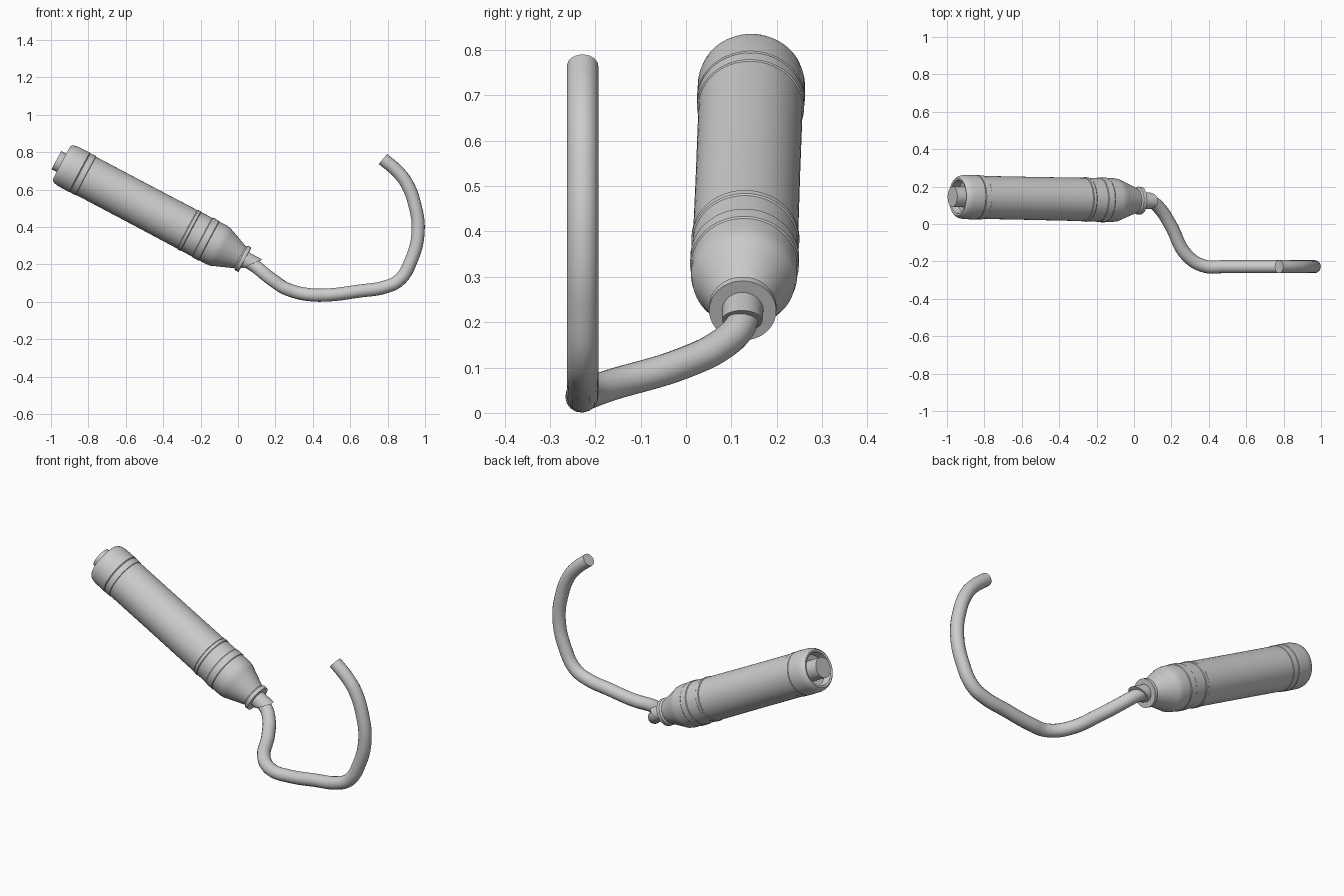
import bpy, bmesh
from math import cos, sin, tau
from mathutils import Vector

cube = bpy.data.objects.get("Cube")
if cube:
    bpy.data.objects.remove(cube, do_unlink=True)

GREY = (0.6, 0.6, 0.6, 1)
grey = bpy.data.materials.new("light grey")
grey.use_nodes = True
grey.diffuse_color = GREY
grey.node_tree.nodes["Principled BSDF"].inputs["Base Color"].default_value = GREY

# Handle axis, measured from the butt end down to the nose
START = Vector((-0.943, 0.145, 0.743))
AXIS = (Vector((0.037, 0.125, 0.225)) - START).normalized()
SIDE = Vector((0, 1, 0)).cross(AXIS).normalized()
if SIDE.z < 0:
    SIDE.negate()
OTHER = AXIS.cross(SIDE)
SEGMENTS = 64


def finish(obj):
    obj.data.materials.clear()
    obj.data.materials.append(grey)
    bpy.ops.object.select_all(action="DESELECT")
    obj.select_set(True)
    bpy.context.view_layer.objects.active = obj
    bpy.ops.object.shade_smooth_by_angle(angle=0.6)


def turned(name, profile, slant=0):
    """Spin (distance, radius) pairs round the handle axis; slant tilts the last rings."""
    bm = bmesh.new()
    rings = []
    for i, (t, r) in enumerate(profile):
        tilt = slant if i else 0
        ring = []
        for k in range(SEGMENTS):
            a = tau * k / SEGMENTS
            along = t + tilt * cos(a)
            ring.append(bm.verts.new(START + AXIS * along
                                     + SIDE * (r * cos(a)) + OTHER * (r * sin(a))))
        rings.append(ring)
    for lower, upper in zip(rings, rings[1:]):
        for k in range(SEGMENTS):
            n = (k + 1) % SEGMENTS
            bm.faces.new((lower[k], lower[n], upper[n], upper[k]))
    bm.faces.new(rings[0])
    bm.faces.new(rings[-1])
    bmesh.ops.recalc_face_normals(bm, faces=bm.faces)
    mesh = bpy.data.meshes.new(name)
    bm.to_mesh(mesh)
    bm.free()
    obj = bpy.data.objects.new(name, mesh)
    bpy.context.collection.objects.link(obj)
    finish(obj)


# Butt cap with a rounded rim and a recess
turned("butt_cap", [(0.05, 0.07), (0.045, 0.085), (0.003, 0.09), (0, 0.095), (0, 0.101),
                    (0.006, 0.108), (0.018, 0.114), (0.04, 0.118),
                    (0.108, 0.119), (0.112, 0.115)])
turned("butt_plug", [(-0.031, 0.055), (0.06, 0.055)])

# Grip between the two grooved bands
turned("cap_band", [(0.112, 0.116), (0.114, 0.118), (0.146, 0.118), (0.15, 0.113)])
turned("grip", [(0.148, 0.115), (0.45, 0.115), (0.76, 0.116)])
turned("front_band", [(0.76, 0.113), (0.764, 0.119), (0.78, 0.119), (0.784, 0.116),
                      (0.85, 0.117), (0.854, 0.12), (0.89, 0.12), (0.894, 0.117)])

# Tapered nose ending in a small flange
turned("nose", [(0.89, 0.117), (0.94, 0.117), (0.965, 0.113), (0.975, 0.108),
                (1.08, 0.066), (1.088, 0.074), (1.108, 0.074)])
turned("wire_socket", [(1.09, 0.046), (1.155, 0.044)], slant=0.035)

# Bent wire hook
PATH = [(0.02, 0.126, 0.233), (0.09, 0.12, 0.192), (0.14, 0.08, 0.152),
        (0.195, -0.005, 0.11), (0.285, -0.17, 0.06), (0.38, -0.226, 0.039),
        (0.48, -0.228, 0.037), (0.65, -0.228, 0.058), (0.78, -0.228, 0.078),
        (0.86, -0.228, 0.115), (0.925, -0.228, 0.22), (0.963, -0.228, 0.375),
        (0.945, -0.228, 0.52), (0.9, -0.228, 0.637), (0.85, -0.228, 0.7),
        (0.775, -0.228, 0.764)]
curve = bpy.data.curves.new("hook", "CURVE")
curve.dimensions = "3D"
curve.bevel_depth = 0.035
curve.bevel_resolution = 6
curve.resolution_u = 8
curve.use_fill_caps = True
spline = curve.splines.new("BEZIER")
spline.bezier_points.add(len(PATH) - 1)
for point, co in zip(spline.bezier_points, PATH):
    point.co = co
    point.handle_left_type = point.handle_right_type = "AUTO"
hook = bpy.data.objects.new("hook", curve)
bpy.context.collection.objects.link(hook)
bpy.ops.object.select_all(action="DESELECT")
hook.select_set(True)
bpy.context.view_layer.objects.active = hook
bpy.ops.object.convert(target="MESH")
finish(bpy.context.view_layer.objects.active)
